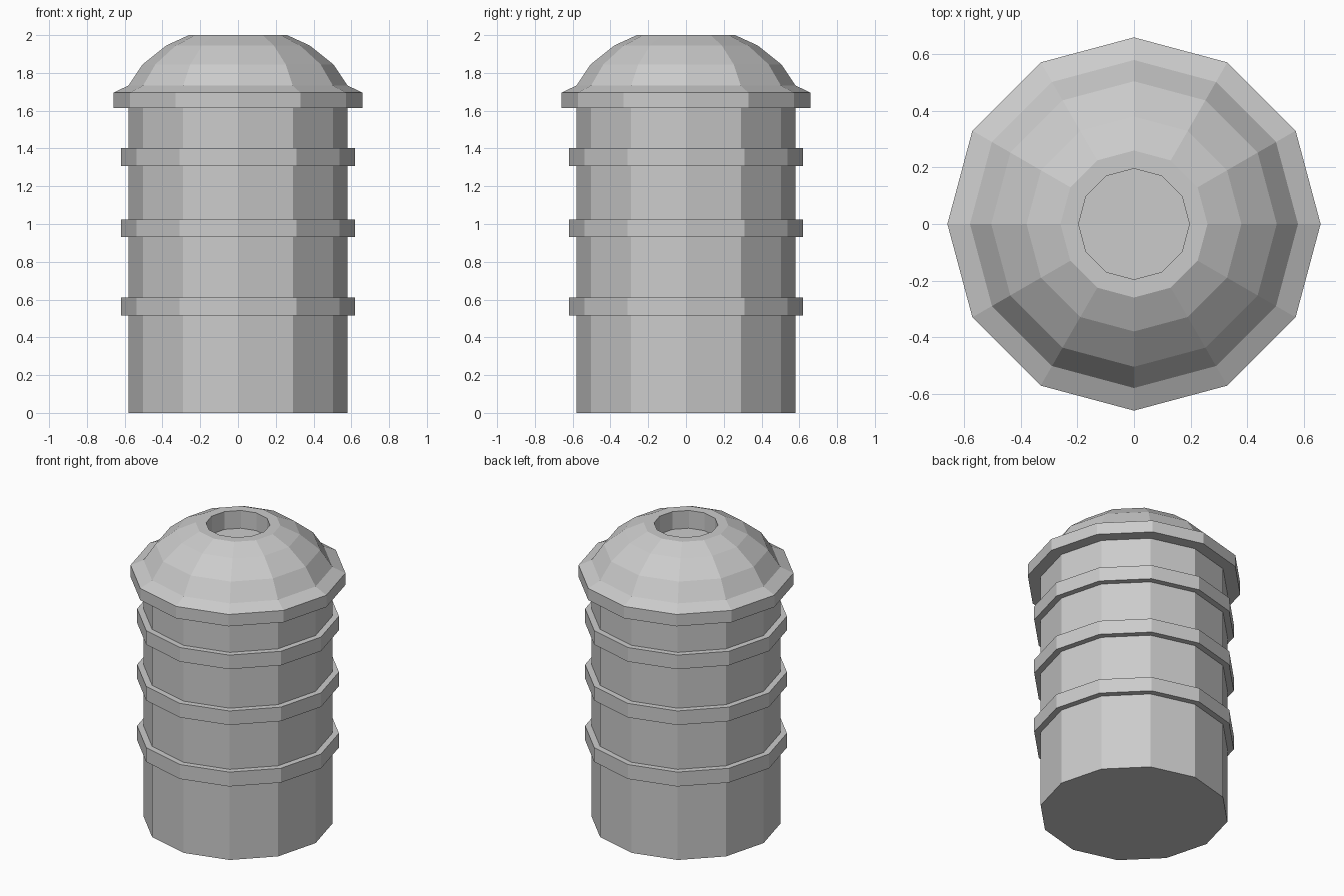
import bpy, bmesh
from math import cos, sin, tau

SIDES = 12

cube = bpy.data.objects.get("Cube")
if cube:
    bpy.data.objects.remove(cube, do_unlink=True)

grey = bpy.data.materials.new("plain grey")
grey.use_nodes = True
colour = (0.6, 0.6, 0.6, 1)
grey.diffuse_color = colour
grey.node_tree.nodes["Principled BSDF"].inputs["Base Color"].default_value = colour


def lathe(name, profile, closed=False):
    """Spin (radius, z) points into a flat-faced solid; open profiles get end caps."""
    bm = bmesh.new()
    rings = [[bm.verts.new((r * cos(tau * i / SIDES), r * sin(tau * i / SIDES), z))
              for i in range(SIDES)] for r, z in profile]
    pairs = list(zip(rings, rings[1:]))
    if closed:
        pairs.append((rings[-1], rings[0]))
    else:
        bm.faces.new(rings[0][::-1])
        bm.faces.new(rings[-1])
    for low, high in pairs:
        for i in range(SIDES):
            j = (i + 1) % SIDES
            bm.faces.new((low[i], low[j], high[j], high[i]))
    bmesh.ops.recalc_face_normals(bm, faces=bm.faces)
    mesh = bpy.data.meshes.new(name)
    bm.to_mesh(mesh)
    bm.free()
    mesh.materials.append(grey)
    obj = bpy.data.objects.new(name, mesh)
    bpy.context.collection.objects.link(obj)
    return obj


# Straight barrel, ending just inside the cap
lathe("body", [(0.58, 0), (0.58, 1.65)])

# Raised bands around the barrel
for part, bottom, top in (("lower_band", 0.515, 0.612),
                          ("middle_band", 0.93, 1.025),
                          ("upper_band", 1.307, 1.402)):
    lathe(part, [(0.57, bottom), (0.62, bottom), (0.62, top), (0.57, top)], closed=True)

# Flanged dome with a round recess in the top
lathe("domed_cap", [(0.66, 1.615), (0.66, 1.695), (0.58, 1.733), (0.505, 1.845),
                    (0.38, 1.945), (0.26, 2.0), (0.196, 2.0), (0.196, 1.88)])
